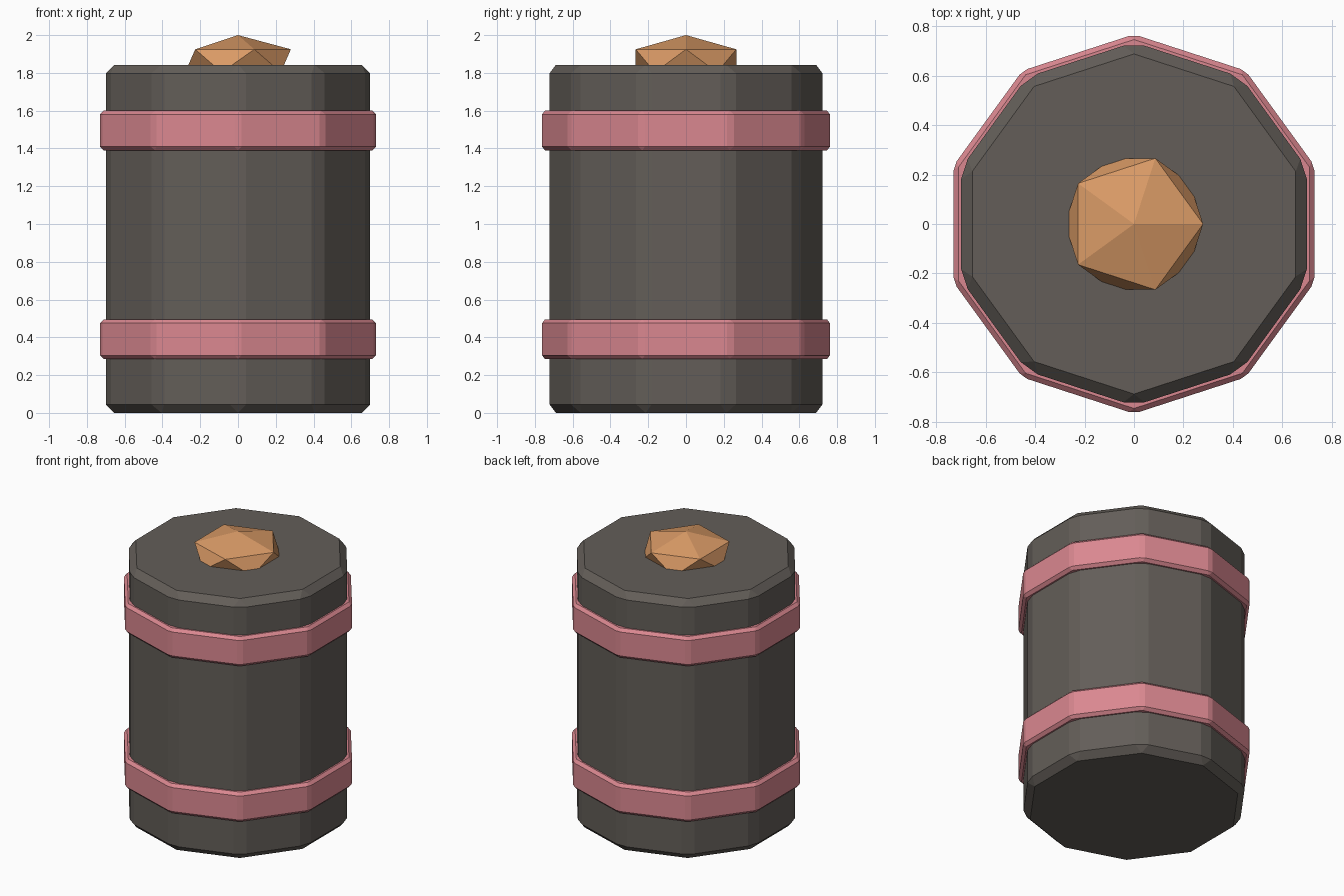
import bpy
import bmesh
from math import cos, sin, pi

cube = bpy.data.objects.get("Cube")
if cube:
    bpy.data.objects.remove(cube, do_unlink=True)


def make_material(name, rgb):
    mat = bpy.data.materials.new(name)
    mat.use_nodes = True
    color = (*rgb, 1.0)
    mat.diffuse_color = color
    mat.node_tree.nodes["Principled BSDF"].inputs["Base Color"].default_value = color
    return mat


def add_object(name, bm, mat):
    bmesh.ops.recalc_face_normals(bm, faces=bm.faces)
    mesh = bpy.data.meshes.new(name)
    bm.to_mesh(mesh)
    bm.free()
    mesh.materials.append(mat)
    obj = bpy.data.objects.new(name, mesh)
    bpy.context.collection.objects.link(obj)
    return obj


def bevelled_drum(name, radius, bottom, top, bevel, mat, sides=10):
    """Ten-sided prism with a corner facing front, every edge chamfered."""
    bm = bmesh.new()
    angles = [pi / 2 + 2 * pi * i / sides for i in range(sides)]
    base = bm.faces.new([bm.verts.new((radius * cos(a), radius * sin(a), bottom))
                         for a in angles])
    result = bmesh.ops.extrude_face_region(bm, geom=[base], use_keep_orig=True)
    raised = [g for g in result["geom"] if isinstance(g, bmesh.types.BMVert)]
    bmesh.ops.translate(bm, verts=raised, vec=(0, 0, top - bottom))
    bmesh.ops.recalc_face_normals(bm, faces=bm.faces)
    bmesh.ops.bevel(bm, geom=bm.edges[:], offset=bevel, segments=1,
                    affect='EDGES', clamp_overlap=True)
    return add_object(name, bm, mat)


charcoal = make_material("charcoal", (0.125, 0.111, 0.098))
pink = make_material("dusty pink", (0.70, 0.245, 0.279))
orange = make_material("warm orange", (0.70, 0.325, 0.133))

# Barrel body
bevelled_drum("barrel_body", 0.736, 0.0, 1.843, 0.045, charcoal)

# Hoops around the body
for name, middle in (("lower_band", 0.39), ("upper_band", 1.495)):
    bevelled_drum(name, 0.768, middle - 0.105, middle + 0.105, 0.02, pink)

# Faceted knob, flattened and sunk into the lid
bm = bmesh.new()
bmesh.ops.create_icosphere(bm, subdivisions=1, radius=1.0)
bmesh.ops.scale(bm, verts=bm.verts, vec=(0.313, 0.313, 0.136))
bmesh.ops.translate(bm, verts=bm.verts, vec=(0, 0, 1.864))
add_object("lid_knob", bm, orange)
